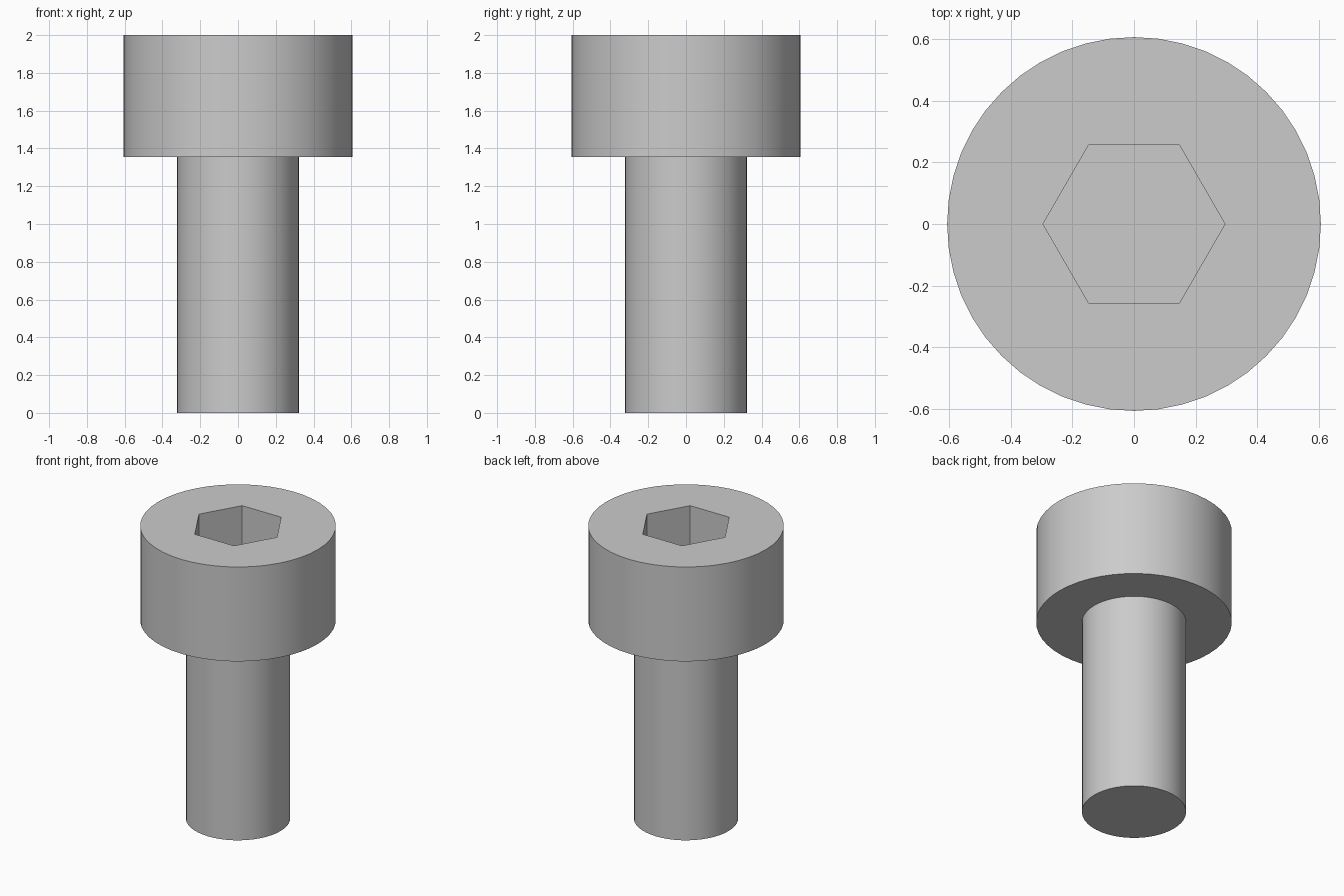
import bpy
import math

cube = bpy.data.objects.get("Cube")
if cube:
    bpy.data.objects.remove(cube, do_unlink=True)

HEIGHT, HEAD_BASE = 2.0, 1.355
HEAD_RADIUS, SHAFT_RADIUS = 0.606, 0.323
SOCKET_RADIUS, SOCKET_DEPTH = 0.295, 0.33
SIDES = 48

steel = bpy.data.materials.new("steel grey")
steel.use_nodes = True
steel.diffuse_color = (0.6, 0.6, 0.6, 1)
steel.node_tree.nodes["Principled BSDF"].inputs["Base Color"].default_value = steel.diffuse_color


def prism(name, radius, bottom, top, sides, turn=0.0):
    """Upright prism between two heights."""
    bpy.ops.mesh.primitive_cylinder_add(
        vertices=sides, radius=radius, depth=top - bottom,
        location=(0, 0, (bottom + top) / 2), rotation=(0, 0, turn))
    obj = bpy.context.object
    obj.name = name
    obj.data.materials.append(steel)
    return obj


def smooth(obj):
    bpy.ops.object.select_all(action="DESELECT")
    obj.select_set(True)
    bpy.context.view_layer.objects.active = obj
    bpy.ops.object.shade_smooth_by_angle(angle=math.radians(30))


# Shaft, seated slightly inside the head
shaft = prism("shaft", SHAFT_RADIUS, 0, HEAD_BASE + 0.1, SIDES)

# Head with a hexagonal socket, corners pointing left and right
head = prism("head", HEAD_RADIUS, HEAD_BASE, HEIGHT, SIDES)
cutter = prism("socket_cutter", SOCKET_RADIUS, HEIGHT - SOCKET_DEPTH,
               HEIGHT + 0.2, 6, math.radians(30))
cutter.hide_render = True

cut = head.modifiers.new("socket", "BOOLEAN")
cut.operation = "DIFFERENCE"
cut.solver = "EXACT"
cut.object = cutter
bpy.context.view_layer.objects.active = head
bpy.ops.object.modifier_apply(modifier=cut.name)
bpy.data.objects.remove(cutter, do_unlink=True)

for part in (shaft, head):
    smooth(part)
